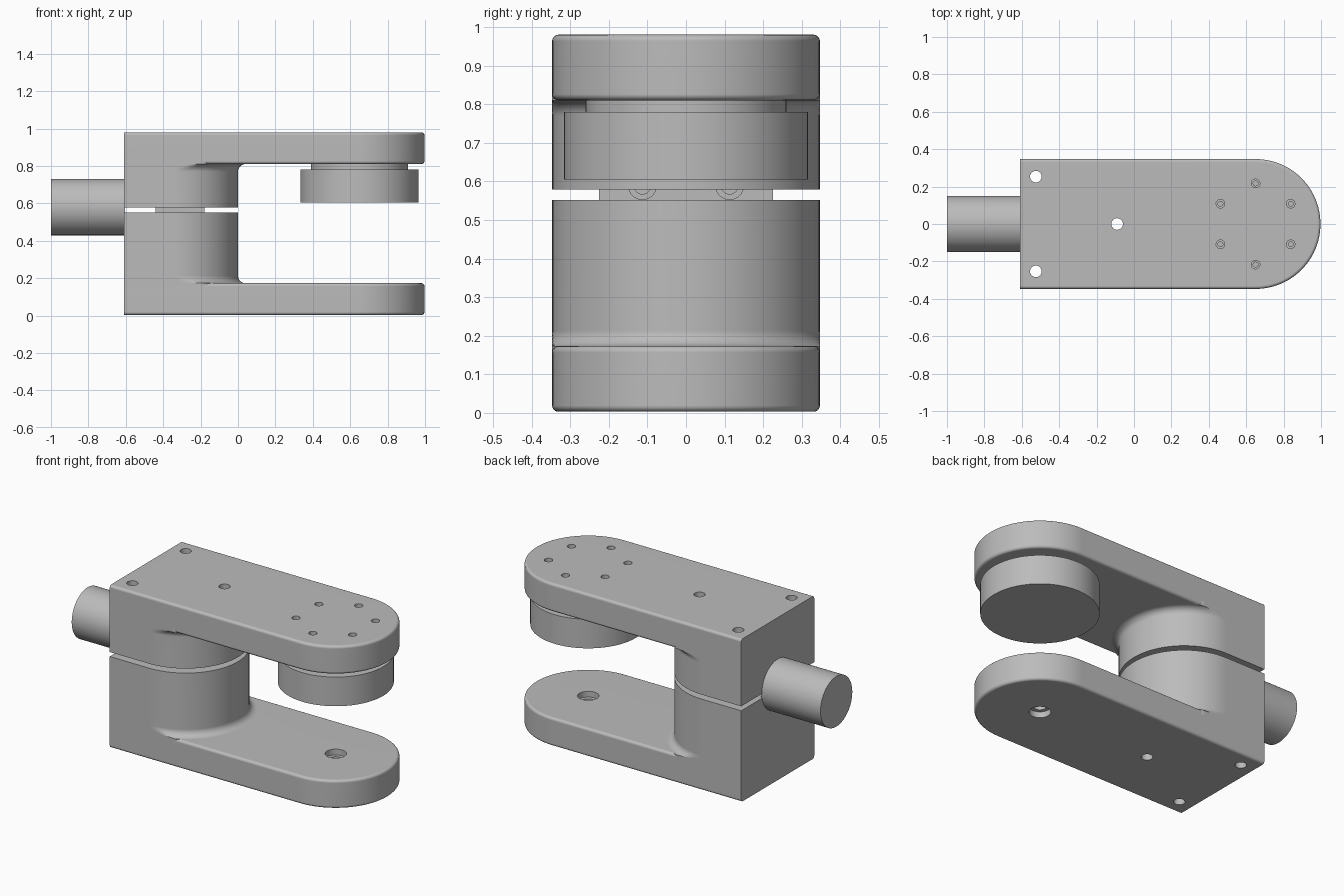
import bpy, bmesh
from math import sin, cos, pi, radians
from mathutils import Vector

if "Cube" in bpy.data.objects:
    bpy.data.objects.remove(bpy.data.objects["Cube"])

BACK, HALF, TIP, POST = -0.61, 0.347, 0.65, -0.347
BASE, TOP, ARM = 0.003, 0.98, 0.17
EDGE, FILLET = 0.016, 0.04

grey = bpy.data.materials.new("machined grey")
grey.use_nodes = True
colour = (0.5, 0.5, 0.5, 1)
grey.diffuse_color = colour
shader = grey.node_tree.nodes["Principled BSDF"]
shader.inputs["Base Color"].default_value = colour
shader.inputs["Roughness"].default_value = 0.5


def loft(bm, layers):
    """Skin closed rings of points and cap both ends."""
    rings = [[bm.verts.new(p) for p in layer] for layer in layers]
    for a, b in zip(rings, rings[1:]):
        for i in range(len(a)):
            j = (i + 1) % len(a)
            bm.faces.new((a[i], a[j], b[j], b[i]))
    bm.faces.new(rings[0][::-1])
    bm.faces.new(rings[-1])


def turned(bm, centre, profile, axis="Z", sides=64):
    """Turn (radius, position) pairs about an axis through centre."""
    layers = []
    for r, h in profile:
        ring = []
        for i in range(sides):
            a = 2 * pi * i / sides
            u, v = r * cos(a), r * sin(a)
            offset = Vector((u, v, h)) if axis == "Z" else Vector((h, u, v))
            ring.append(Vector(centre) + offset)
        layers.append(ring)
    loft(bm, layers)


def d_outline(cx, radius, z, steps=48):
    """Square at the back, round at the front, never wider than the arm."""
    pts = [Vector((BACK, -min(radius, HALF), z))]
    for i in range(steps + 1):
        a = -pi / 2 + pi * i / steps
        y = max(-HALF, min(HALF, radius * sin(a)))
        pts.append(Vector((cx + radius * cos(a), y, z)))
    pts.append(Vector((BACK, min(radius, HALF), z)))
    return pts


def finish(name, bm):
    bmesh.ops.recalc_face_normals(bm, faces=bm.faces)
    mesh = bpy.data.meshes.new(name)
    bm.to_mesh(mesh)
    bm.free()
    mesh.materials.append(grey)
    obj = bpy.data.objects.new(name, mesh)
    bpy.context.collection.objects.link(obj)
    return obj


def activate(obj):
    bpy.ops.object.select_all(action="DESELECT")
    obj.select_set(True)
    bpy.context.view_layer.objects.active = obj


def cut(obj, cutter):
    mod = obj.modifiers.new("holes", "BOOLEAN")
    mod.operation = "DIFFERENCE"
    mod.solver = "EXACT"
    mod.object = cutter
    activate(obj)
    bpy.ops.object.modifier_apply(modifier=mod.name)


def smooth(obj):
    activate(obj)
    bpy.ops.object.shade_smooth_by_angle(angle=radians(32))
    mod = obj.modifiers.new("clean shading", "WEIGHTED_NORMAL")
    mod.keep_sharp = True


def turned_part(name, centre, profile, axis="Z"):
    bm = bmesh.new()
    turned(bm, centre, profile, axis)
    obj = finish(name, bm)
    smooth(obj)
    return obj


def arm(name, z0):
    """Flat arm with rounded rims along its sides and tip."""
    bm = bmesh.new()
    angles = [pi / 2 * i / 5 for i in range(6)]
    rim = [(EDGE * (1 - sin(a)), EDGE * (1 - cos(a))) for a in angles]
    layers = [d_outline(TIP, HALF - d, z0 + h) for d, h in rim]
    layers += [d_outline(TIP, HALF - d, z0 + ARM - h) for d, h in reversed(rim)]
    loft(bm, layers)
    return finish(name, bm)


def post(name, arm_face, end, up):
    """Round-fronted post flaring into the inner face of its arm."""
    bm = bmesh.new()
    layers = [d_outline(POST, HALF + FILLET, arm_face - up * 0.03)]
    for i in range(8):
        a = pi / 2 * i / 7
        layers.append(d_outline(POST, HALF + FILLET * (1 - sin(a)),
                                arm_face + up * FILLET * (1 - cos(a))))
    layers.append(d_outline(POST, HALF, end))
    loft(bm, layers)
    return finish(name, bm)


# Hole cutters: long through holes, screw holes and the pivot hole
bm = bmesh.new()
for x, y in ((-0.525, 0.253), (-0.525, -0.253), (-0.09, 0)):
    turned(bm, (x, y, 0), [(0.031, -0.1), (0.031, 1.1)], sides=32)
for i in range(6):
    a = pi / 6 + i * pi / 3
    turned(bm, (TIP + 0.217 * cos(a), 0.217 * sin(a), TOP),
           [(0.013, -0.12), (0.013, -0.05), (0.023, -0.05), (0.023, 0.05)], sides=24)
mid = BASE + ARM / 2
turned(bm, (TIP, 0, mid), [(0.058, -0.2), (0.058, -0.05), (0.036, -0.05),
                           (0.036, 0.05), (0.058, 0.05), (0.058, 0.2)], sides=40)
holes = finish("hole_cutter", bm)
holes.hide_render = True

# Two arms and the split post joining them
for obj in (arm("lower_arm", BASE),
            arm("upper_arm", TOP - ARM),
            post("lower_post", BASE + ARM, 0.552, 1),
            post("upper_post", TOP - ARM, 0.579, -1)):
    cut(obj, holes)
    smooth(obj)
bpy.data.objects.remove(holes)

# Spacer block in the split, with two recessed bores
bm = bmesh.new()
loft(bm, [[Vector((x, y, z)) for x, y in
           ((-0.44, -0.225), (-0.18, -0.225), (-0.18, 0.225), (-0.44, 0.225))]
          for z in (0.54, 0.59)])
spacer = finish("split_spacer", bm)
bm = bmesh.new()
for y in (-0.113, 0.113):
    turned(bm, (-0.18, y, 0.589), [(0.022, -0.03), (0.022, -0.008),
                                   (0.036, -0.008), (0.036, 0.02)], "X", 32)
bores = finish("bore_cutter", bm)
bores.hide_render = True
cut(spacer, bores)
bpy.data.objects.remove(bores)
smooth(spacer)

# Rear shaft, and the round pad hanging from the upper arm on its neck
turned_part("rear_shaft", (0, 0, 0.58), [(0.151, -1.0), (0.151, BACK + 0.005)], "X")
turned_part("pad_neck", (TIP, 0, 0), [(0.26, 0.775), (0.26, TOP - ARM + 0.004)])
turned_part("pressure_pad", (TIP, 0, 0), [(0.316, 0.605), (0.316, 0.78)])
